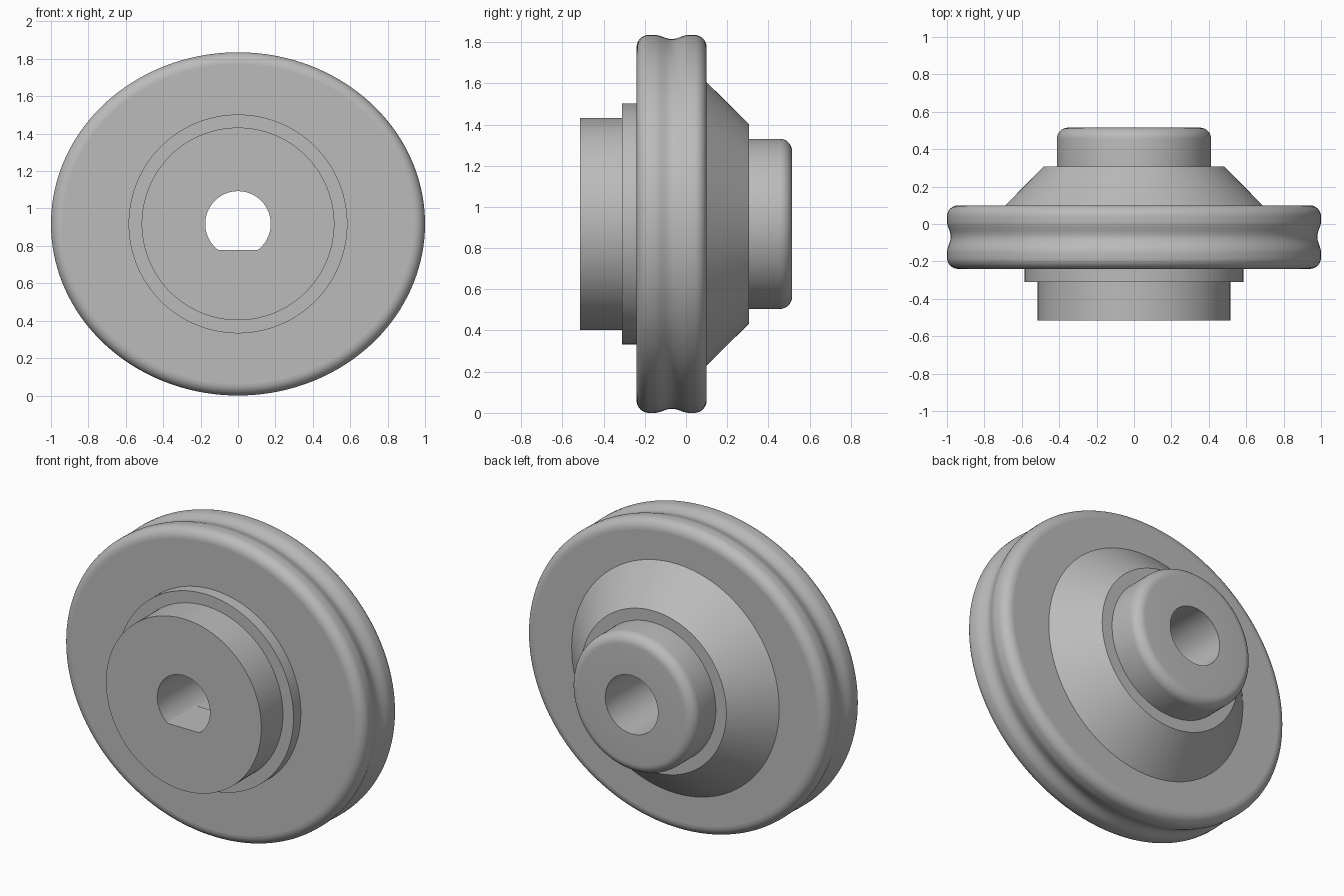
import bpy
import bmesh
import math

if "Cube" in bpy.data.objects:
    bpy.data.objects.remove(bpy.data.objects["Cube"], do_unlink=True)

SEGMENTS = 144
CENTRE_Z = 0.9175
BORE = 0.175
FLAT = -0.14       # height of the bore's flat below the axis
FRONT, COLLAR, RIM_FRONT, RIM_BACK, CONE_BACK, BACK = -0.515, -0.31, -0.24, 0.1, 0.307, 0.515

grey = bpy.data.materials.new("plain_grey")
grey.use_nodes = True
grey.diffuse_color = (0.5, 0.5, 0.5, 1)
grey.node_tree.nodes["Principled BSDF"].inputs["Base Color"].default_value = (0.5, 0.5, 0.5, 1)


def lathe(name, profile, squash=0.0):
    """Turn (y, radius, flat) points about the y axis; squash shortens the z radius."""
    bm = bmesh.new()
    rings = []
    for y, radius, flat in profile:
        ring = []
        for s in range(SEGMENTS):
            a = math.tau * s / SEGMENTS
            z = (radius - squash) * math.sin(a)
            if flat:
                z = max(z, FLAT)
            ring.append(bm.verts.new((radius * math.cos(a), y, z)))
        rings.append(ring)
    for a, b in zip(rings, rings[1:]):
        for s in range(SEGMENTS):
            t = (s + 1) % SEGMENTS
            bm.faces.new((a[s], b[s], b[t], a[t]))
    bmesh.ops.remove_doubles(bm, verts=bm.verts, dist=1e-5)
    mesh = bpy.data.meshes.new(name)
    bm.to_mesh(mesh)
    bm.free()
    mesh.materials.append(grey)
    obj = bpy.data.objects.new(name, mesh)
    obj.location.z = CENTRE_Z
    bpy.context.collection.objects.link(obj)
    bpy.ops.object.select_all(action='DESELECT')
    obj.select_set(True)
    bpy.context.view_layer.objects.active = obj
    bpy.ops.object.shade_smooth_by_angle(angle=math.radians(30))
    return obj


def plain(*points):
    return [(y, r, False) for y, r in points]


def fillet(y, r, size, start, steps=8):
    """Quarter round about (y, r), from angle start, falling towards +y."""
    angles = [start - math.pi / 2 * i / steps for i in range(steps + 1)]
    return plain(*[(y + size * math.cos(a), r + size * math.sin(a)) for a in angles])


# Front hub with the flat-sided bore and the step where the flat ends
lathe("front_hub", [(RIM_FRONT, BORE, False), (RIM_FRONT, BORE, True), (FRONT, BORE, True)]
      + plain((FRONT, 0.515), (COLLAR, 0.515)))

# Stepped collar
lathe("collar", plain((COLLAR, 0.515), (COLLAR, 0.585), (RIM_FRONT, 0.585)))

# Slightly oval wheel: rounded edges and a shallow groove around the rim
ROUND = 0.06
groove = []
for i in range(21):
    u = -1 + i / 10
    groove.append((-0.069 + 0.085 * u, 1 - 0.01 * (1 + math.cos(math.pi * u))))
rim = (fillet(RIM_FRONT + ROUND, 1 - ROUND, ROUND, math.pi)
       + plain(*groove)
       + fillet(RIM_BACK - ROUND, 1 - ROUND, ROUND, math.pi / 2))
lathe("grooved_rim", rim, squash=1 - CENTRE_Z)

# Flat wheel faces joining the oval rim to the round middle
def wheel_face(name, y, inner, front):
    bm = bmesh.new()
    loops = []
    for rx, rz in ((inner, inner), (1 - ROUND, CENTRE_Z - ROUND)):
        loops.append([bm.verts.new((rx * math.cos(math.tau * s / SEGMENTS), y,
                                    rz * math.sin(math.tau * s / SEGMENTS)))
                      for s in range(SEGMENTS)])
    a, b = loops if front else loops[::-1]
    for s in range(SEGMENTS):
        t = (s + 1) % SEGMENTS
        bm.faces.new((a[s], b[s], b[t], a[t]))
    mesh = bpy.data.meshes.new(name)
    bm.to_mesh(mesh)
    bm.free()
    mesh.materials.append(grey)
    obj = bpy.data.objects.new(name, mesh)
    obj.location.z = CENTRE_Z
    bpy.context.collection.objects.link(obj)


wheel_face("wheel_front_face", RIM_FRONT, 0.585, True)
wheel_face("wheel_back_face", RIM_BACK, 0.688, False)

# Tapered back flange
lathe("back_cone", plain((RIM_BACK, 0.688), (CONE_BACK, 0.483), (CONE_BACK, 0.413)))

# Rounded back boss with the round bore
lathe("back_boss", plain((CONE_BACK, 0.413))
      + fillet(BACK - ROUND, 0.413 - ROUND, ROUND, math.pi / 2)
      + plain((BACK, BORE), (RIM_FRONT, BORE)))
